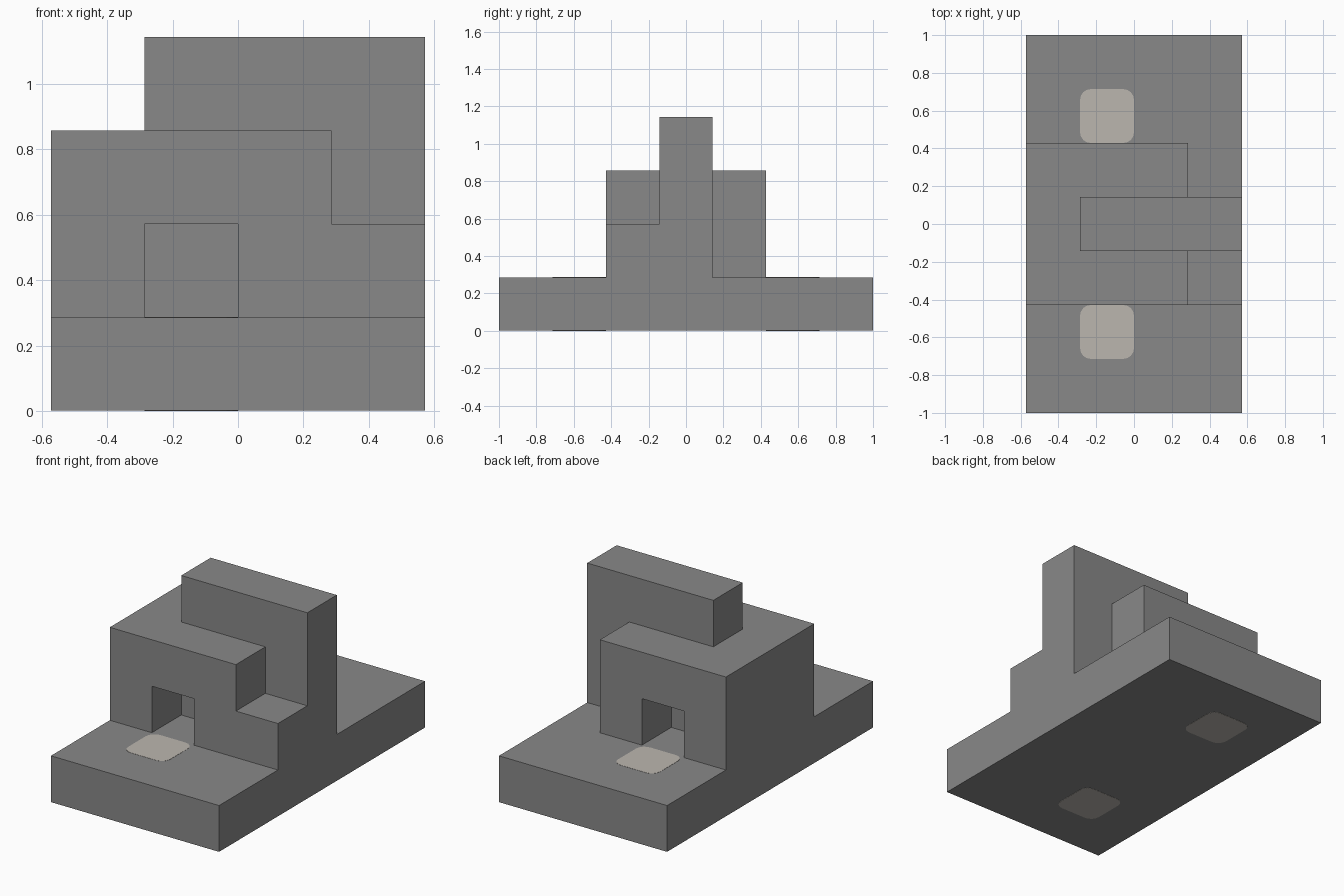
import bpy, bmesh
from math import cos, sin, pi
from mathutils import Vector

U = 2 / 7  # one grid module

cube = bpy.data.objects.get("Cube")
if cube:
    bpy.data.objects.remove(cube, do_unlink=True)


def material(name, color):
    m = bpy.data.materials.new(name)
    m.use_nodes = True
    m.diffuse_color = color
    m.node_tree.nodes["Principled BSDF"].inputs["Base Color"].default_value = color
    return m


grey = material("mid grey", (0.25, 0.25, 0.25, 1))
beige = material("pale beige grey", (0.50, 0.47, 0.43, 1))


def prism(name, points, offset, mat):
    """Extrude a closed planar outline along offset."""
    bm = bmesh.new()
    face = bm.faces.new([bm.verts.new(p) for p in points])
    ext = bmesh.ops.extrude_face_region(bm, geom=[face], use_keep_orig=True)
    moved = [g for g in ext["geom"] if isinstance(g, bmesh.types.BMVert)]
    bmesh.ops.translate(bm, verts=moved, vec=Vector(offset))
    bmesh.ops.recalc_face_normals(bm, faces=bm.faces[:])
    me = bpy.data.meshes.new(name)
    bm.to_mesh(me)
    bm.free()
    me.materials.append(mat)
    ob = bpy.data.objects.new(name, me)
    bpy.context.collection.objects.link(ob)
    return ob


def slab(name, profile, y0, y1):
    """Slab with an x-z profile, given in modules."""
    pts = [(x * U, y0 * U, z * U) for x, z in profile]
    return prism(name, pts, (0, (y1 - y0) * U, 0), grey)


# Base plinth, a hair above the ground so the inlays show underneath
LIFT = 0.004
slab("base", [(-2, LIFT), (2, LIFT), (2, 1), (-2, 1)], -3.5, 3.5)

# Middle wall with the raised ridge on top
slab("middle_wall", [(-2, 1), (2, 1), (2, 4), (-1, 4), (-1, 3), (-2, 3)], -0.5, 0.5)

# Outer walls, each with a square doorway niche
niche = [(-2, 1), (-1, 1), (-1, 2), (0, 2), (0, 1)]
slab("front_wall", niche + [(2, 1), (2, 2), (1, 2), (1, 3), (-2, 3)], -1.5, -0.5)
slab("back_wall", niche + [(1, 1), (1, 3), (-2, 3)], 0.5, 1.5)


# Rounded inlays set through the base in front of each doorway
def inlay(name, cx, cy, radius=0.2, steps=4):
    pts = []
    for q, (sx, sy) in enumerate([(1, 1), (-1, 1), (-1, -1), (1, -1)]):
        for i in range(steps + 1):
            a = (q + i / steps) * pi / 2
            x = cx + sx * (0.5 - radius) + radius * cos(a)
            y = cy + sy * (0.5 - radius) + radius * sin(a)
            pts.append((x * U, y * U, 0))
    prism(name, pts, (0, 0, (1 + LIFT) * U), beige)


inlay("front_inlay", -0.5, -2)
inlay("back_inlay", -0.5, 2)
